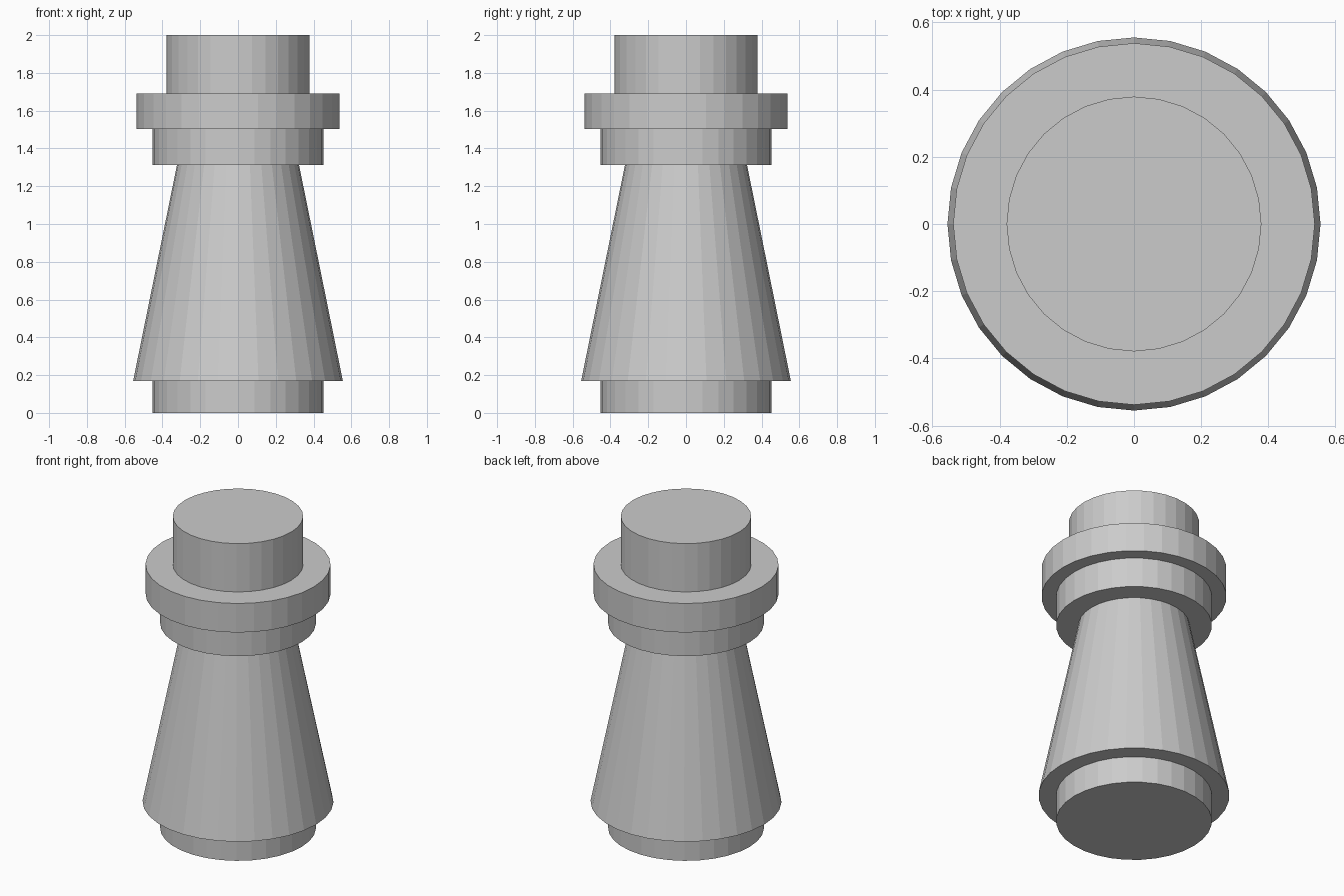
import bpy

if "Cube" in bpy.data.objects:
    bpy.data.objects.remove(bpy.data.objects["Cube"])

SIDES = 32


def tapered(name, z0, z1, r0, r1=None):
    """Closed 32-sided cylinder or cone frustum between two heights."""
    bpy.ops.mesh.primitive_cone_add(
        vertices=SIDES, radius1=r0, radius2=r0 if r1 is None else r1,
        depth=z1 - z0, location=(0, 0, (z0 + z1) / 2))
    bpy.context.object.name = name


# Foot disc
tapered("foot", 0.0, 0.17, 0.453)
# Flared body, narrowing upward
tapered("body", 0.17, 1.313, 0.555, 0.323)
# Stepped collar
tapered("lower_collar", 1.313, 1.504, 0.453)
tapered("upper_collar", 1.504, 1.69, 0.538)
# Top plug
tapered("top_plug", 1.69, 2.0, 0.379)
